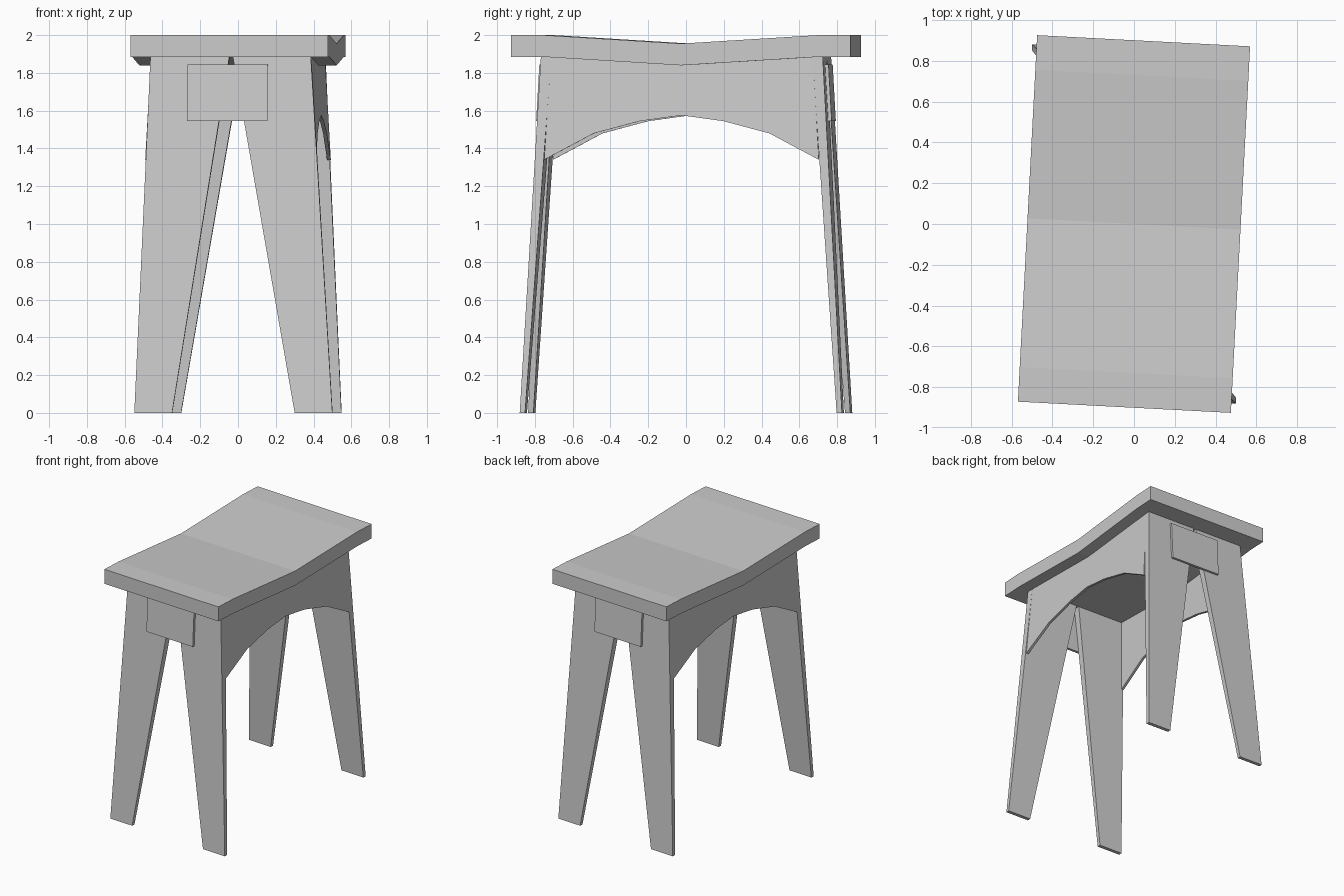
import bpy, bmesh
from math import radians, pi
from mathutils import Matrix

if "Cube" in bpy.data.objects:
    bpy.data.objects.remove(bpy.data.objects["Cube"])

YAW = radians(-3)      # the whole stool is turned slightly


def solid(name, ring_a, ring_b, turn=0.0):
    """Closed flat-faced solid between two matching outlines."""
    bm = bmesh.new()
    a = [bm.verts.new(p) for p in ring_a]
    b = [bm.verts.new(p) for p in ring_b]
    bm.faces.new(a)
    bm.faces.new(b[::-1])
    n = len(a)
    for i in range(n):
        j = (i + 1) % n
        bm.faces.new((a[j], a[i], b[i], b[j]))
    bmesh.ops.recalc_face_normals(bm, faces=bm.faces)
    bm.transform(Matrix.Rotation(YAW + turn, 4, 'Z'))
    mesh = bpy.data.meshes.new(name)
    bm.to_mesh(mesh)
    bm.free()
    obj = bpy.data.objects.new(name, mesh)
    bpy.context.collection.objects.link(obj)
    return obj


# End panels lean outward and get thinner toward the floor
def outer_y(z):
    return -0.853 + 0.106 * z / 1.885


def inner_y(z):
    return outer_y(z) + 0.028 + 0.027 * z / 1.885


# Seat: dished slab
top = [(-0.9, 2.0), (-0.73, 2.0), (0, 1.955), (0.73, 2.0), (0.9, 2.0)]
outline = top + [(y, z - 0.115) for y, z in reversed(top)]
solid("seat", [(-0.523, y, z) for y, z in outline],
      [(0.523, y, z) for y, z in outline])

# Outlines (x, z) of the two legs on one end, and of the plate joining them
left_leg = [(-0.505, 0), (-0.305, 0), (-0.007, 1.885), (-0.425, 1.885)]
right_leg = [(0.345, 0), (0.545, 0), (0.425, 1.885), (0.012, 1.885)]
plate = [(-0.228, 1.545), (0.197, 1.545), (0.197, 1.845), (-0.228, 1.845)]

# Arched side board: half of the lower curve, mirrored
half = [(0.728, 1.34), (0.465, 1.48), (0.22, 1.545)]
arch = half + [(0, 1.575)] + [(-y, z) for y, z in reversed(half)]
board = arch + [(-0.695, 1.885), (0, 1.842), (0.695, 1.885)]


def board_x(z):
    return 0.425 + 0.053 * (1.885 - z)


# Everything below the seat repeats after a half turn
for end, turn in (("front", 0.0), ("back", pi)):
    for side, leg in (("a", left_leg), ("b", right_leg)):
        solid(f"{end}_leg_{side}", [(x, outer_y(z), z) for x, z in leg],
              [(x, inner_y(z), z) for x, z in leg], turn)
    solid(f"{end}_plate", [(x, outer_y(z) - 0.018, z) for x, z in plate],
          [(x, outer_y(z) + 0.002, z) for x, z in plate], turn)
    side = "right" if turn == 0 else "left"
    solid(f"{side}_side_board", [(board_x(z), y, z) for y, z in board],
          [(board_x(z) - 0.02, y, z) for y, z in board], turn)
